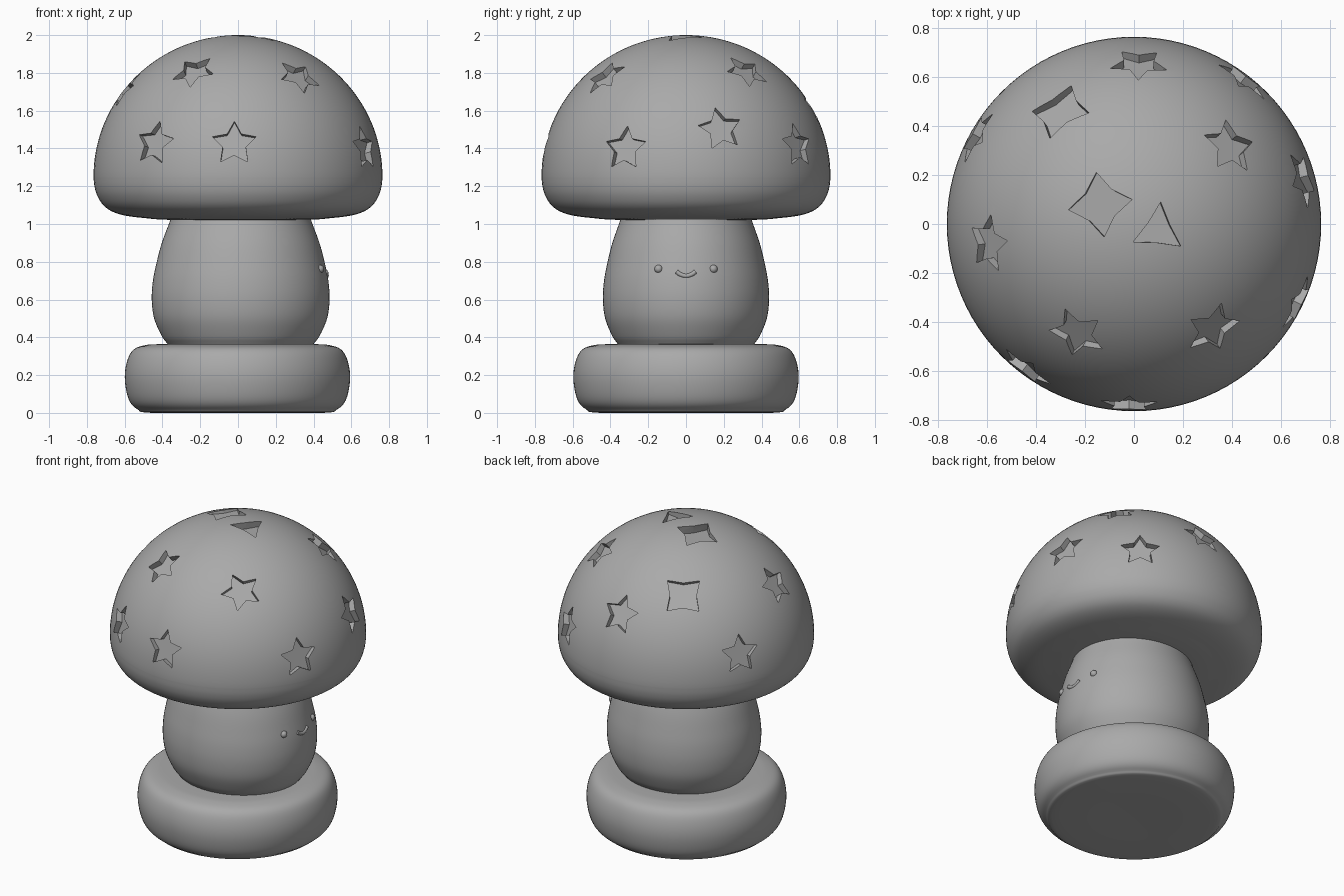
import bpy, bmesh, math
from mathutils import Vector

if "Cube" in bpy.data.objects:
    bpy.data.objects.remove(bpy.data.objects["Cube"])

grey = bpy.data.materials.new("stone grey")
grey.diffuse_color = (0.40, 0.40, 0.40, 1)
grey.use_nodes = True
grey.node_tree.nodes["Principled BSDF"].inputs["Base Color"].default_value = grey.diffuse_color


def finish(bm, name, angle=35):
    bmesh.ops.recalc_face_normals(bm, faces=bm.faces)
    me = bpy.data.meshes.new(name)
    bm.to_mesh(me)
    bm.free()
    ob = bpy.data.objects.new(name, me)
    bpy.context.collection.objects.link(ob)
    me.materials.append(grey)
    smooth(ob, angle)
    return ob


def smooth(ob, angle):
    bpy.ops.object.select_all(action='DESELECT')
    ob.select_set(True)
    bpy.context.view_layer.objects.active = ob
    bpy.ops.object.shade_smooth_by_angle(angle=math.radians(angle))


def spline(pts, n=5):
    # Catmull-Rom smoothing of a profile
    p = [Vector(q) for q in pts]
    p = [p[0]] + p + [p[-1]]
    out = []
    for i in range(1, len(p) - 2):
        a, b, c, d = p[i - 1:i + 3]
        for k in range(n):
            t = k / n
            out.append(0.5 * (2 * b + (c - a) * t + (2 * a - 5 * b + 4 * c - d) * t * t
                              + (3 * b - a - 3 * c + d) * t ** 3))
    return out + [p[-1]]


def lathe(name, profile, segs=96, sx=1.0, ox=0.0, angle=35):
    bm = bmesh.new()
    rings = []
    for r, z in profile:
        if r < 1e-5:
            rings.append([bm.verts.new((ox, 0, z))] * segs)
        else:
            rings.append([bm.verts.new((ox + sx * r * math.cos(2 * math.pi * i / segs),
                                        r * math.sin(2 * math.pi * i / segs), z))
                          for i in range(segs)])
    for a, b in zip(rings, rings[1:]):
        for i in range(segs):
            j = (i + 1) % segs
            bm.faces.new(list(dict.fromkeys((a[i], a[j], b[j], b[i]))))
    return finish(bm, name, angle)


# Base disc with rounded rim
lathe("base", spline([(0, 0), (0.45, 0.0), (0.53, 0.02), (0.575, 0.07), (0.596, 0.17),
                      (0.588, 0.26), (0.555, 0.33), (0.49, 0.358), (0.38, 0.364), (0, 0.364)]),
      ox=-0.003)

# Barrel-shaped stem, slightly oval
lathe("stem", spline([(0.34, 0.34), (0.365, 0.37), (0.392, 0.41), (0.428, 0.5), (0.44, 0.6),
                      (0.434, 0.7), (0.415, 0.8), (0.39, 0.9), (0.352, 1.01), (0.345, 1.04)]),
      sx=1.07, ox=0.014)

# Cap: flat underside, rounded rim, elliptical dome
A, B, ZC = 0.765, 0.75, 1.25
under = spline([(0, 1.02), (0.36, 1.022), (0.5, 1.032), (0.6, 1.045), (0.67, 1.068),
                (0.715, 1.102), (0.745, 1.15), (0.76, 1.2), (A, ZC)])
dome = [(A * math.cos(t), ZC + B * math.sin(t))
        for t in (math.pi / 2 * i / 36 for i in range(1, 36))] + [(0, 2.0)]
cap = lathe("cap", [tuple(v) for v in under] + dome)

# Star recesses: x, y on the dome seen from above, points, roll in degrees
STARS = [(0.02, 0.66, 5, 0), (-0.305, 0.465, 4, 45), (0.395, 0.32, 5, 15),
         (0.695, 0.185, 5, 8), (-0.14, 0.08, 4, 20), (0.10, -0.025, 3, 95),
         (-0.60, -0.08, 5, 0), (-0.235, -0.45, 5, -25), (0.325, -0.43, 5, 24),
         (0.675, -0.325, 5, 0), (-0.02, -0.743, 5, 0), (-0.445, -0.595, 5, -5),
         (-0.65, 0.36, 5, -3), (0.45, 0.595, 5, 0)]
OUTER = {5: 0.122, 4: 0.135, 3: 0.115}
INNER = {5: 0.52, 4: 0.58, 3: 0.45}
DEPTH = 0.04

bm = bmesh.new()
for x, y, n, roll in STARS:
    r = math.hypot(x, y)
    z = ZC + B * math.sqrt(max(0, 1 - (r / A) ** 2))
    centre = Vector((x, y, z))
    out = Vector((x / A ** 2, y / A ** 2, (z - ZC) / B ** 2)).normalized()
    right = Vector((-y, x, 0)).normalized()
    up = out.cross(right)
    if n == 3:      # tip positions near the crown are set in plan
        right, up, roll = Vector((1, 0, 0)), Vector((0, 1, 0)), -5
    if n == 4 and r < 0.3:
        right, up, roll = Vector((1, 0, 0)), Vector((0, 1, 0)), 8
    low, high = [], []
    for k in range(2 * n):
        a = math.radians(90 + roll) + math.pi * k / n
        rad = OUTER[n] * (INNER[n] if k % 2 else 1)
        flat = centre + rad * (right * math.cos(a) + up * math.sin(a))
        low.append(bm.verts.new(flat - out * DEPTH))
        high.append(bm.verts.new(flat + out * 0.08))
    bm.faces.new(low)
    bm.faces.new(high)
    for k in range(2 * n):
        j = (k + 1) % (2 * n)
        bm.faces.new((low[k], low[j], high[j], high[k]))
cutter = finish(bm, "star_cutter")
cutter.hide_render = True

mod = cap.modifiers.new("stars", 'BOOLEAN')
mod.operation = 'DIFFERENCE'
mod.solver = 'EXACT'
mod.object = cutter
bpy.ops.object.select_all(action='DESELECT')
cap.select_set(True)
bpy.context.view_layer.objects.active = cap
bpy.ops.object.modifier_apply(modifier=mod.name)
bpy.data.objects.remove(cutter, do_unlink=True)
smooth(cap, 30)


# Small raised face on the right side of the stem
def stem_x(y, r=0.425):
    return 0.014 + 1.07 * math.sqrt(r * r - y * y)


for side, label in ((-1, "near"), (1, "far")):
    bm = bmesh.new()
    bmesh.ops.create_uvsphere(bm, u_segments=16, v_segments=10, radius=0.022)
    bmesh.ops.translate(bm, verts=bm.verts, vec=(stem_x(0.145) - 0.008, side * 0.145, 0.762))
    finish(bm, "eye_" + label)

cu = bpy.data.curves.new("smile", 'CURVE')
cu.dimensions = '3D'
cu.bevel_depth = 0.012
cu.use_fill_caps = True
sp = cu.splines.new('POLY')
sp.points.add(8)
for i, p in enumerate(sp.points):
    t = i / 4 - 1
    p.co = (stem_x(0.05 * t), 0.05 * t, 0.725 + 0.022 * t * t, 1)
smile = bpy.data.objects.new("smile", cu)
bpy.context.collection.objects.link(smile)
cu.materials.append(grey)
